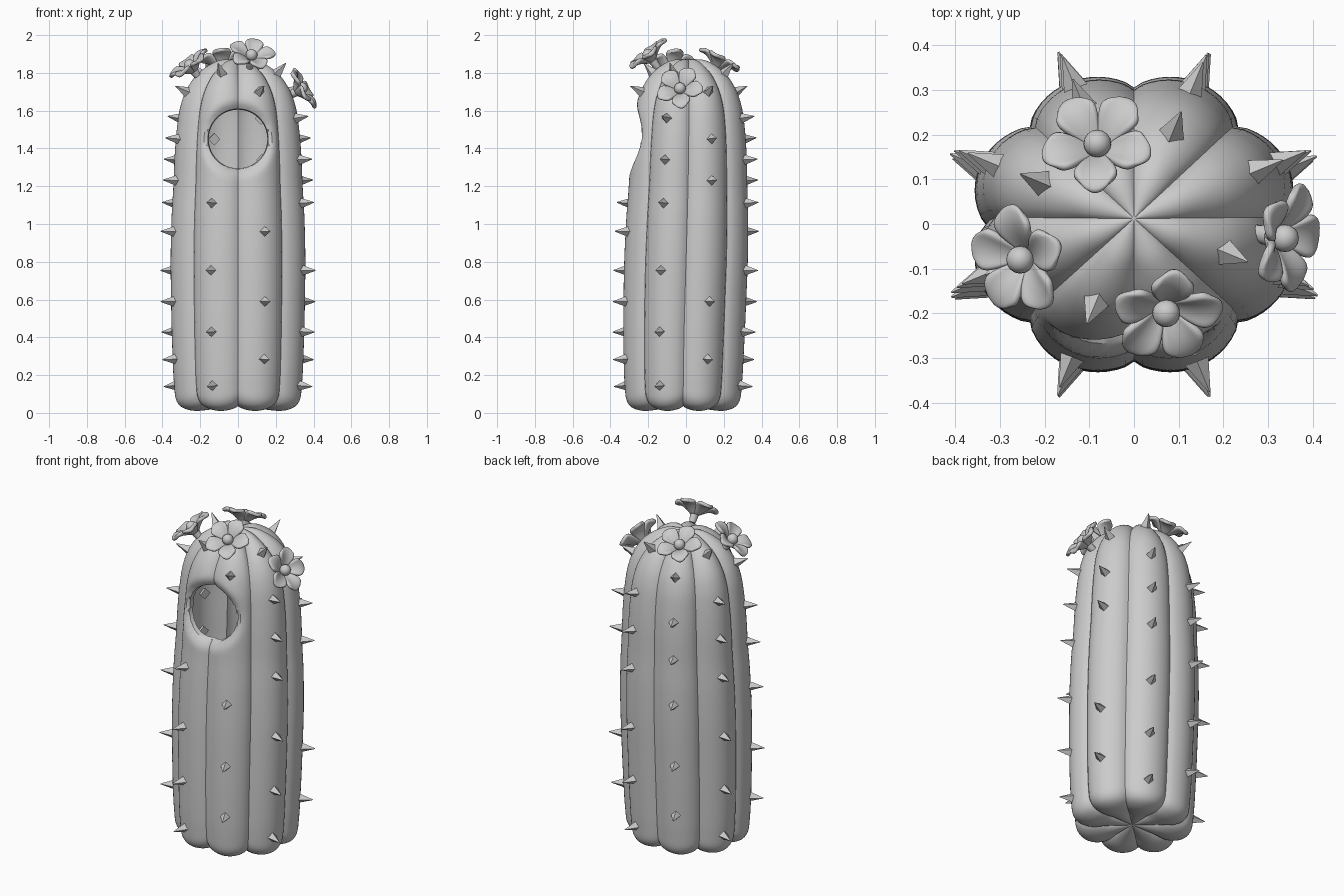
import bpy, bmesh, math
from mathutils import Vector, Matrix

if "Cube" in bpy.data.objects:
    bpy.data.objects.remove(bpy.data.objects["Cube"])

RIBS, SEG = 8, 14
HOLE_Z, HOLE_R = 1.45, 0.16


def add_object(name, bm, angle=35):
    bmesh.ops.recalc_face_normals(bm, faces=bm.faces)
    me = bpy.data.meshes.new(name)
    bm.to_mesh(me)
    bm.free()
    ob = bpy.data.objects.new(name, me)
    bpy.context.collection.objects.link(ob)
    if angle:
        bpy.ops.object.select_all(action='DESELECT')
        bpy.context.view_layer.objects.active = ob
        ob.select_set(True)
        bpy.ops.object.shade_smooth_by_angle(angle=math.radians(angle))
    return ob


def catmull(pts, n):
    pts = [Vector(p) for p in pts]
    pts = [pts[0]] + pts + [pts[-1]]
    out = []
    for a, b, c, d in zip(pts, pts[1:], pts[2:], pts[3:]):
        for i in range(n):
            t = i / n
            out.append(0.5 * (2 * b + (c - a) * t + (2 * a - 5 * b + 4 * c - d) * t * t
                              + (3 * b - a - 3 * c + d) * t ** 3))
    return out + [pts[-1]]


# Rib-crest profile (radius, height)
profile = catmull([(0, 0.04), (0.14, 0.02), (0.26, 0.012), (0.335, 0.05), (0.355, 0.16),
                   (0.366, 0.4), (0.371, 0.62), (0.373, 0.82), (0.368, 1.03), (0.358, 1.2),
                   (0.351, 1.36), (0.339, 1.5), (0.32, 1.62), (0.282, 1.72), (0.215, 1.805),
                   (0.11, 1.865), (0, 1.872)], 8)


def surface(theta, r, z):
    groove = 1 - abs(math.sin(theta * RIBS / 2)) ** 0.75
    if z > 1.5:
        z -= 0.022 * groove * min(1, (z - 1.5) / 0.3) * min(1, r / 0.15)
    if z < 0.2:
        z += 0.025 * groove * min(1, (0.2 - z) / 0.15) * min(1, r / 0.15)
    r *= 1 - 0.115 * groove
    return Vector((r * math.cos(theta), 0.917 * r * math.sin(theta) + 0.015 * math.sin((z - 0.8) * 2), z))


# Ribbed body
bm = bmesh.new()
n = RIBS * SEG
bottom = bm.verts.new(surface(0, *profile[0]))
top = bm.verts.new(surface(0, *profile[-1]))
rings = [[bm.verts.new(surface(2 * math.pi * i / n, *p)) for i in range(n)] for p in profile[1:-1]]
for i in range(n):
    j = (i + 1) % n
    bm.faces.new((bottom, rings[0][j], rings[0][i]))
    bm.faces.new((top, rings[-1][i], rings[-1][j]))
    for a, b in zip(rings, rings[1:]):
        bm.faces.new((a[i], a[j], b[j], b[i]))


# Round opening at the front with a rolled-in lip
def hole_dist(co):
    return math.hypot(co.x, co.z - HOLE_Z)


bmesh.ops.delete(bm, geom=[f for f in bm.faces if f.calc_center_median().y < 0
                           and hole_dist(f.calc_center_median()) < HOLE_R], context='FACES')
rim = [e for e in bm.edges if e.is_boundary]
for v in {v for e in rim for v in e.verts}:
    k = HOLE_R / hole_dist(v.co)
    v.co.x *= k
    v.co.z = HOLE_Z + (v.co.z - HOLE_Z) * k
for v in bm.verts:
    if v.co.y < 0:
        t = max(0, min(1, (0.22 - hole_dist(v.co)) / (0.22 - HOLE_R)))
        v.co.y += 0.03 * t * t
lip = bmesh.ops.extrude_edge_only(bm, edges=rim)
for v in lip['geom']:
    if isinstance(v, bmesh.types.BMVert):
        v.co.y += 0.025
        v.co.x *= 0.97
        v.co.z += (HOLE_Z - v.co.z) * 0.03
add_object("cactus_body", bm)

# Four-sided spines, staggered on alternate ribs
ROW_A = [0.145, 0.43, 0.755, 1.11, 1.34, 1.56, 1.80]
ROW_B = [0.285, 0.59, 0.96, 1.23, 1.45, 1.70]
bm = bmesh.new()
for k in range(RIBS):
    th = math.radians(22.5 + 45 * k)
    for z in (ROW_A if k % 2 else ROW_B):
        if k in (5, 6) and 1.2 < z < 1.65 or k == 0 and z == 0.96:
            continue
        i = min(range(20, len(profile) - 1), key=lambda q: abs(profile[q].y - z))
        tan = profile[i + 1] - profile[i - 1]
        d = Vector((tan.y * math.cos(th), tan.y * math.sin(th), -tan.x)).normalized()
        rot = d.to_track_quat('Z', 'Y').to_matrix().to_4x4()
        loc = surface(th, *profile[i]) + d * 0.027
        loc.z += z - profile[i].y
        bmesh.ops.create_cone(bm, cap_ends=True, segments=4, radius1=0.033, radius2=0.002, depth=0.09,
                              matrix=Matrix.Translation(loc) @ rot)
add_object("spines", bm, 0)


# Five-petalled flowers: centre bud position, facing direction, spin
def flower(name, pos, normal, spin):
    d = Vector(normal).normalized()
    base = Matrix.Translation(Vector(pos) - d * 0.035) @ d.to_track_quat('Z', 'Y').to_matrix().to_4x4()
    bm = bmesh.new()
    nu, nv = 8, 6
    for p in range(5):
        m = base @ Matrix.Rotation(math.radians(spin + 72 * p), 4, 'Z')
        grid = []
        for i in range(nu + 1):
            t = i / nu
            row = []
            for j in range(nv + 1):
                s = 2 * j / nv - 1
                w = 0.01 + 0.038 * math.sin(math.pi * t ** 1.6) ** 0.6 if i < nu else 0.026
                x = 0.008 + 0.122 * t - 0.014 * s * s * t ** 3
                h = 0.048 * math.sin(2.0 * t) + 0.014 * s * s * math.sin(math.pi * t)
                row.append(bm.verts.new(m @ Vector((x, s * w, h))))
            grid.append(row)
        for i in range(nu):
            for j in range(nv):
                bm.faces.new((grid[i][j], grid[i + 1][j], grid[i + 1][j + 1], grid[i][j + 1]))
    ob = add_object(name + "_petals", bm, 60)
    sol = ob.modifiers.new("thickness", 'SOLIDIFY')
    sol.thickness, sol.offset = 0.02, -0.4
    sub = ob.modifiers.new("soften", 'SUBSURF')
    sub.levels = sub.render_levels = 1
    bm = bmesh.new()
    bmesh.ops.create_uvsphere(bm, u_segments=16, v_segments=10, radius=0.031,
                              matrix=Matrix.Translation(Vector(pos)))
    bmesh.ops.create_cone(bm, cap_ends=True, segments=12, radius1=0.018, radius2=0.026, depth=0.06,
                          matrix=base @ Matrix.Translation((0, 0, -0.02)))
    add_object(name + "_centre", bm, 60)


flower("back_flower", (-0.082, 0.18, 1.86), (-0.1, 0.45, 0.85), 5)
flower("left_flower", (-0.255, -0.08, 1.84), (-0.58, -0.2, 0.78), 20)
flower("front_flower", (0.072, -0.2, 1.895), (0.12, -0.6, 0.77), 0)
flower("right_flower", (0.338, -0.032, 1.718), (0.85, -0.15, 0.5), -8)
